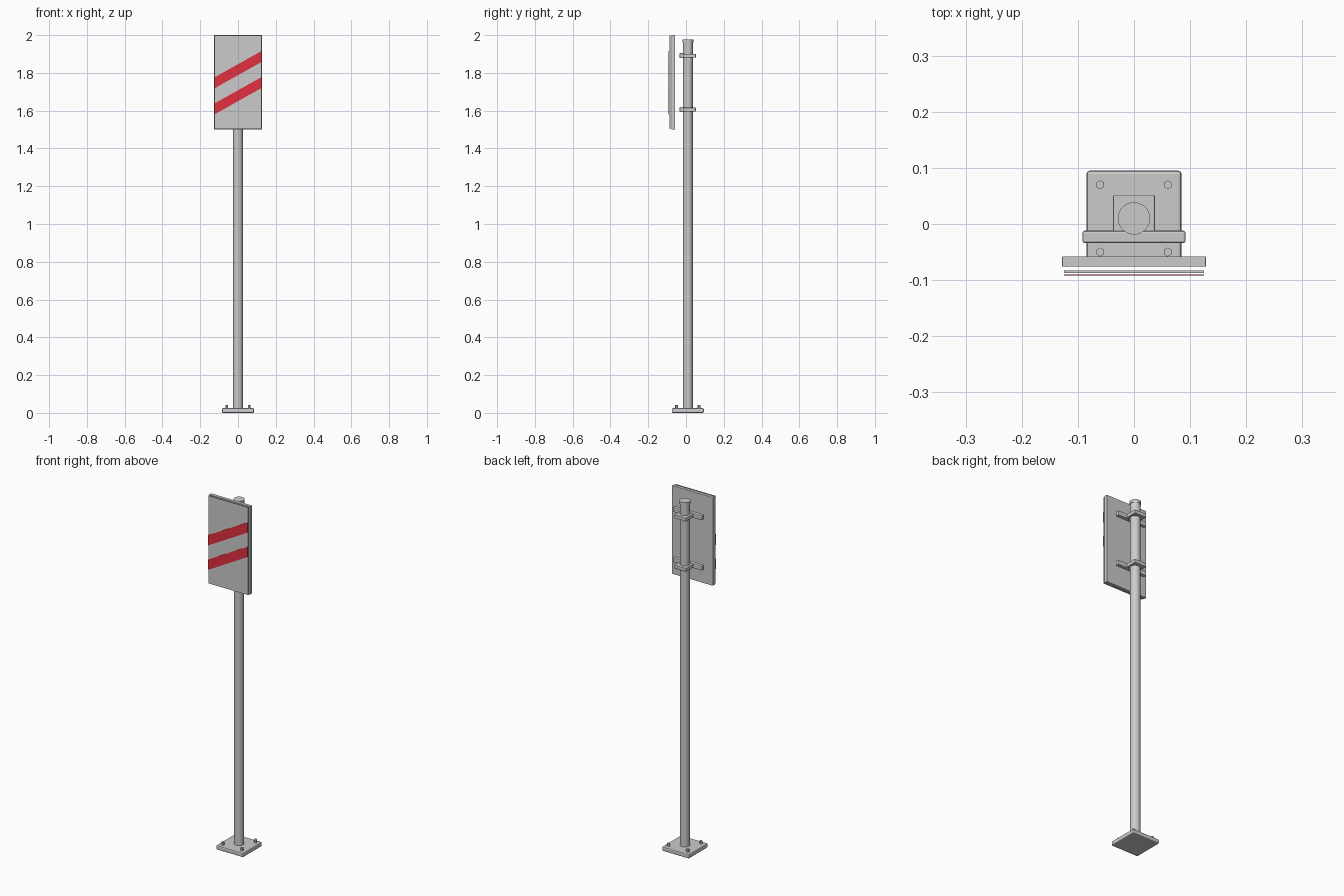
import bpy, bmesh
from math import radians

if "Cube" in bpy.data.objects:
    bpy.data.objects.remove(bpy.data.objects["Cube"])

POLE_Y = 0.01


def smooth(ob):
    bpy.ops.object.select_all(action='DESELECT')
    ob.select_set(True)
    bpy.context.view_layer.objects.active = ob
    bpy.ops.object.shade_smooth_by_angle(angle=radians(35))


def box(name, lo, hi, bevel=0.0):
    centre = [(a + b) / 2 for a, b in zip(lo, hi)]
    bpy.ops.mesh.primitive_cube_add(size=1, location=centre)
    ob = bpy.context.object
    ob.name = name
    ob.scale = [b - a for a, b in zip(lo, hi)]
    bpy.ops.object.transform_apply(location=False, rotation=False, scale=True)
    if bevel:
        mod = ob.modifiers.new("Bevel", 'BEVEL')
        mod.width, mod.segments = bevel, 2
    return ob


def cylinder(name, x, y, z0, z1, r, sides, bevel=0.0):
    bpy.ops.mesh.primitive_cylinder_add(vertices=sides, radius=r, depth=z1 - z0,
                                        location=(x, y, (z0 + z1) / 2))
    ob = bpy.context.object
    ob.name = name
    if bevel:
        mod = ob.modifiers.new("Bevel", 'BEVEL')
        mod.width, mod.segments = bevel, 2
        mod.limit_method = 'ANGLE'
    if sides > 8:
        smooth(ob)
    return ob


# Base plate with four hex bolts
box("base_plate", (-0.085, -0.075, 0), (0.085, 0.095, 0.025), 0.006)
for sx in (-1, 1):
    for sy in (-1, 1):
        cylinder("anchor_bolt", sx * 0.06, POLE_Y + sy * 0.06, 0.02, 0.042, 0.008, 6)

# Pole and cap
cylinder("pole", 0, POLE_Y, 0.02, 1.962, 0.026, 32)
cylinder("pole_cap", 0, POLE_Y, 1.96, 1.976, 0.0288, 32)

# Clamps around the pole and the cross bars in front of them
for z in (1.606, 1.891):
    box("pole_clamp", (-0.037, -0.028, z - 0.01), (0.037, 0.052, z + 0.01), 0.002)
    box("cross_bar", (-0.092, -0.034, z - 0.0135), (0.092, -0.012, z + 0.0135), 0.004)

# Sign backing panel and front sheet
box("sign_panel", (-0.128, -0.076, 1.5), (0.128, -0.058, 2.0), 0.001)
sheet = box("sign_face", (-0.125, -0.087, 1.502), (0.125, -0.083, 1.998))
pale = bpy.data.materials.new("pale_grey")
pale.diffuse_color = (0.68, 0.67, 0.66, 1)
pale.use_nodes = True
pale.node_tree.nodes["Principled BSDF"].inputs["Base Color"].default_value = pale.diffuse_color
sheet.data.materials.append(pale)

# Slanted red stripes
red = bpy.data.materials.new("red")
red.diffuse_color = (0.75, 0.03, 0.05, 1)
red.use_nodes = True
red.node_tree.nodes["Principled BSDF"].inputs["Base Color"].default_value = red.diffuse_color
for z in (1.58, 1.718):
    bm = bmesh.new()
    outline = [(-0.125, z), (0.125, z + 0.14), (0.125, z + 0.198), (-0.125, z + 0.058)]
    face = bm.faces.new([bm.verts.new((x, -0.092, h)) for x, h in outline])
    ext = bmesh.ops.extrude_face_region(bm, geom=[face])
    moved = [g for g in ext["geom"] if isinstance(g, bmesh.types.BMVert)]
    bmesh.ops.translate(bm, verts=moved, vec=(0, 0.002, 0))
    bmesh.ops.recalc_face_normals(bm, faces=bm.faces)
    mesh = bpy.data.meshes.new("red_stripe")
    bm.to_mesh(mesh)
    bm.free()
    mesh.materials.append(red)
    bpy.context.collection.objects.link(bpy.data.objects.new("red_stripe", mesh))
